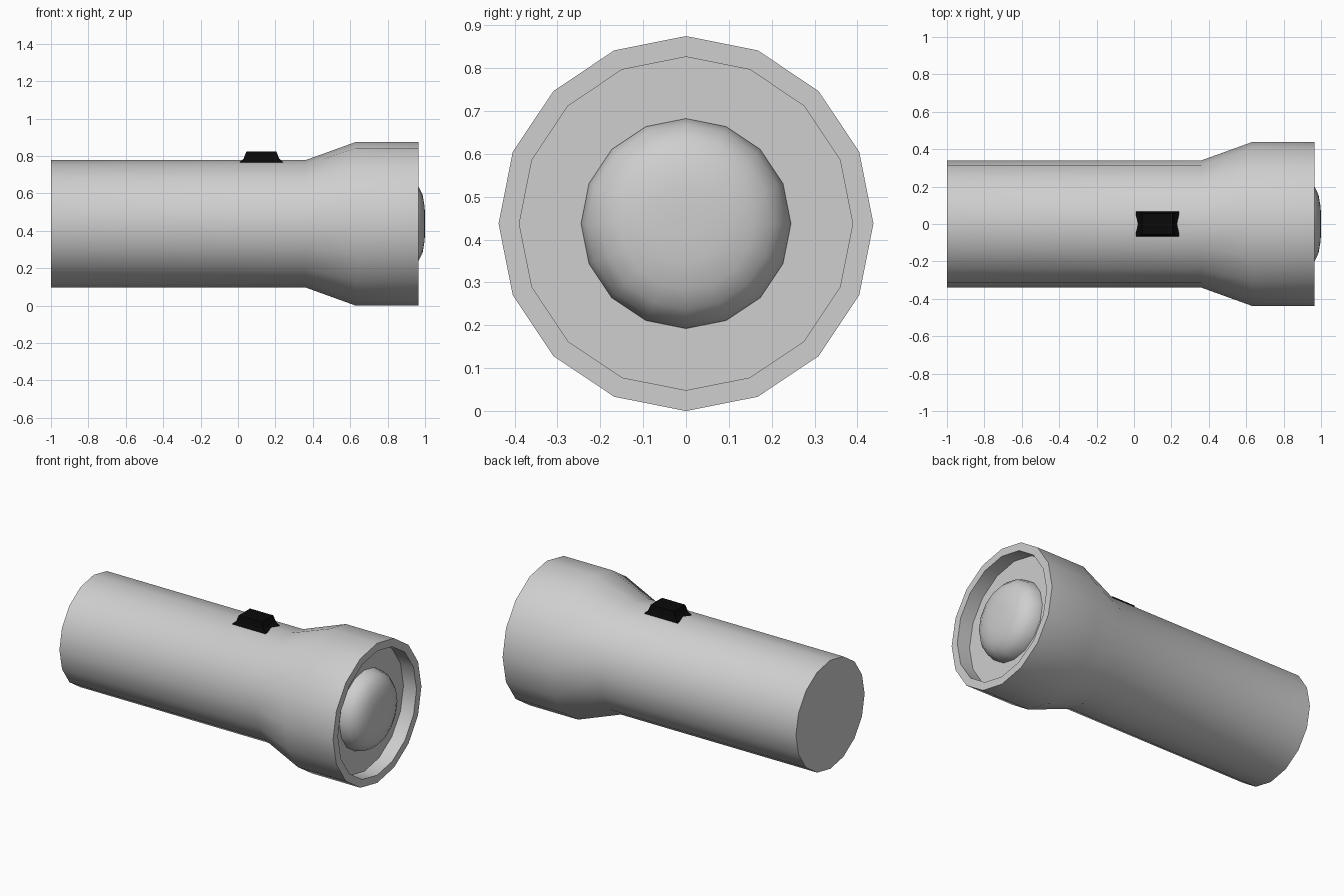
import bpy, bmesh, math

AXIS_Z = 0.4375
SIDES = 16

cube = bpy.data.objects.get("Cube")
if cube:
    bpy.data.objects.remove(cube, do_unlink=True)


def material(name, value):
    mat = bpy.data.materials.new(name)
    mat.use_nodes = True
    colour = (value, value, value, 1)
    mat.diffuse_color = colour
    mat.node_tree.nodes["Principled BSDF"].inputs["Base Color"].default_value = colour
    return mat


def finish(name, bm, mat, angle):
    bmesh.ops.recalc_face_normals(bm, faces=bm.faces)
    mesh = bpy.data.meshes.new(name)
    bm.to_mesh(mesh)
    bm.free()
    mesh.materials.append(mat)
    obj = bpy.data.objects.new(name, mesh)
    bpy.context.collection.objects.link(obj)
    bpy.ops.object.select_all(action='DESELECT')
    obj.select_set(True)
    bpy.context.view_layer.objects.active = obj
    if angle:
        bpy.ops.object.shade_smooth_by_angle(angle=math.radians(angle))
    return obj


def bridge(bm, loops):
    """Skin consecutive vertex rings and cap both ends."""
    for a, b in zip(loops, loops[1:]):
        n = len(a)
        for i in range(n):
            j = (i + 1) % n
            bm.faces.new((a[i], a[j], b[j], b[i]))
    bm.faces.new(loops[0])
    bm.faces.new(loops[-1])


def lathe(name, profile, mat, angle):
    """Revolve (x, radius) points about the long axis."""
    bm = bmesh.new()
    turns = [math.tau * i / SIDES for i in range(SIDES)]
    loops = [[bm.verts.new((x, r * math.sin(t), AXIS_Z + r * math.cos(t)))
              for t in turns] for x, r in profile]
    bridge(bm, loops)
    return finish(name, bm, mat, angle)


grey = material("light grey", 0.62)
black = material("black", 0.003)

# Barrel, flared head and recessed reflector in one shell
lathe("torch_body", [(-1, 0.34), (0.36, 0.34), (0.63, 0.4375), (0.965, 0.4375),
                     (0.965, 0.389), (0.875, 0.389)], grey, 30)

# Domed bulb
lathe("bulb", [(0.865, 0.245), (0.88, 0.245), (0.93, 0.232), (0.965, 0.2),
               (0.987, 0.155), (0.998, 0.09), (1.0, 0.03)], grey, 60)

# Sliding switch with flared foot: (x centre, half length, half width, z)
bm = bmesh.new()
rings = []
for hx, hy, z in [(0.115, 0.068, 0.764), (0.115, 0.068, 0.768),
                  (0.095, 0.062, 0.786), (0.08, 0.056, 0.825)]:
    rings.append([bm.verts.new((0.125 + sx * hx, sy * hy, z))
                  for sx, sy in [(-1, -1), (1, -1), (1, 1), (-1, 1)]])
bridge(bm, rings)
finish("switch", bm, black, 0)
